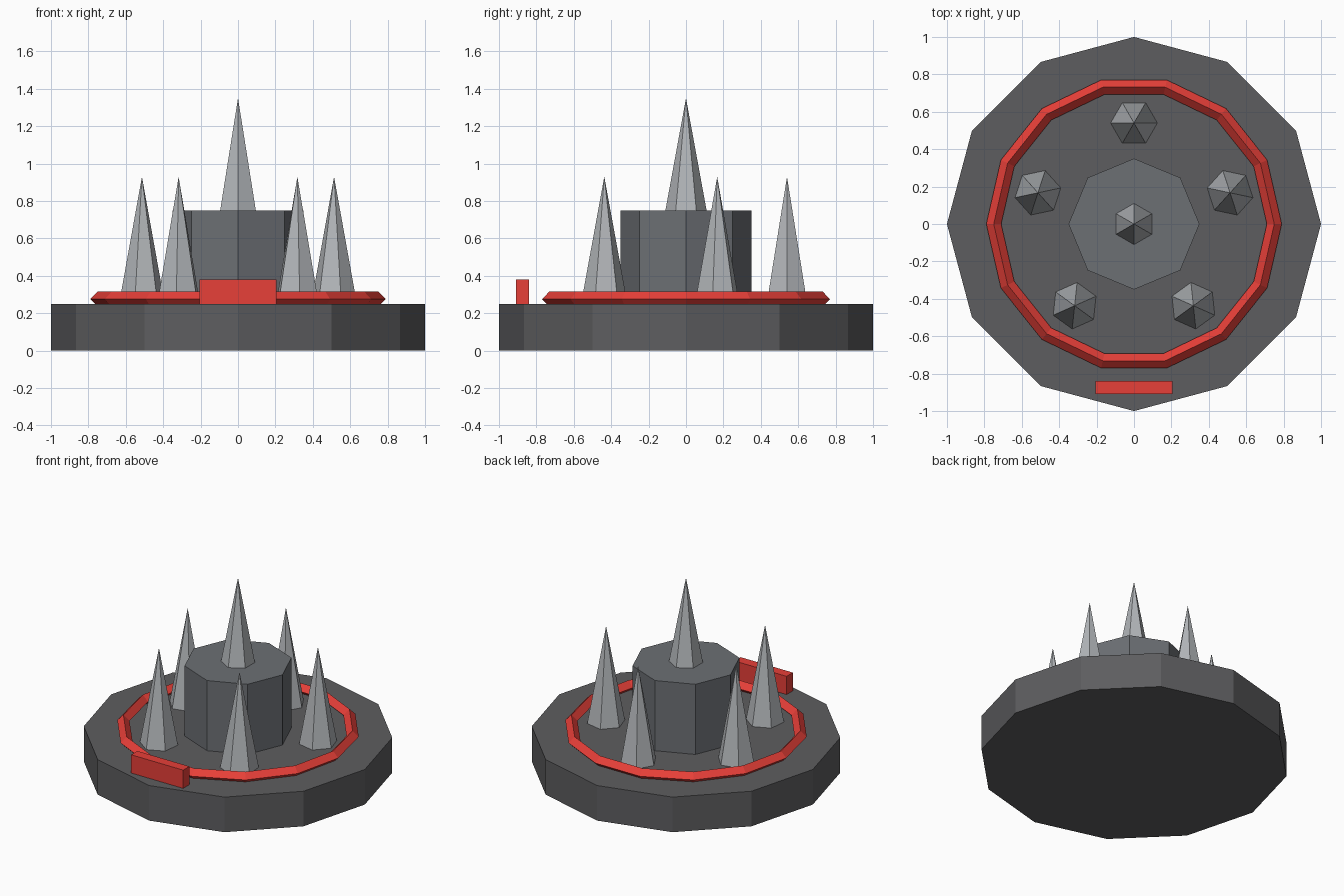
import bpy
from math import cos, sin, radians

if "Cube" in bpy.data.objects:
    bpy.data.objects.remove(bpy.data.objects["Cube"])


def material(name, rgb):
    m = bpy.data.materials.new(name)
    m.diffuse_color = (*rgb, 1)
    m.use_nodes = True
    m.node_tree.nodes["Principled BSDF"].inputs["Base Color"].default_value = m.diffuse_color
    return m


RED = material("red_trim", (0.8, 0.05, 0.04))
DARK = material("dark_stone", (0.11, 0.11, 0.115))
MID = material("mid_stone", (0.15, 0.16, 0.175))
PALE = material("pale_metal", (0.45, 0.47, 0.49))


def finish(name, mat):
    ob = bpy.context.object
    ob.name = name
    ob.data.materials.append(mat)
    return ob


def prism(name, sides, r, z0, z1, mat):
    bpy.ops.mesh.primitive_cylinder_add(vertices=sides, radius=r, depth=z1 - z0,
                                        location=(0, 0, (z0 + z1) / 2))
    return finish(name, mat)


def spike(name, x, y, r, z0, z1, turn=0):
    bpy.ops.mesh.primitive_cone_add(vertices=6, radius1=r, radius2=0, depth=z1 - z0,
                                    location=(x, y, (z0 + z1) / 2), rotation=(0, 0, turn))
    return finish(name, PALE)


# Twelve-sided base and eight-sided hub
prism("base", 12, 1.0, 0, 0.25, DARK)
prism("hub", 8, 0.35, 0.25, 0.75, MID)

# Central spike on the hub
spike("centre_spike", 0, 0, 0.11, 0.75, 1.35)

# Five outer spikes, each turned with its position on the circle
for i in range(5):
    a = radians(90 + 72 * i)
    spike(f"outer_spike_{i + 1}", 0.54 * cos(a), 0.54 * sin(a), 0.125, 0.25, 0.93, a)

# Red ring with diamond cross-section, half sunk in the base
bpy.ops.mesh.primitive_torus_add(major_segments=14, minor_segments=4,
                                 major_radius=0.75, minor_radius=0.04,
                                 location=(0, 0, 0.275))
ring = finish("ring", RED)
ring.data.shade_flat()

# Red plate at the front edge
bpy.ops.mesh.primitive_cube_add(size=1, location=(0, -0.875, 0.315))
plate = finish("front_plate", RED)
plate.scale = (0.41, 0.07, 0.13)
